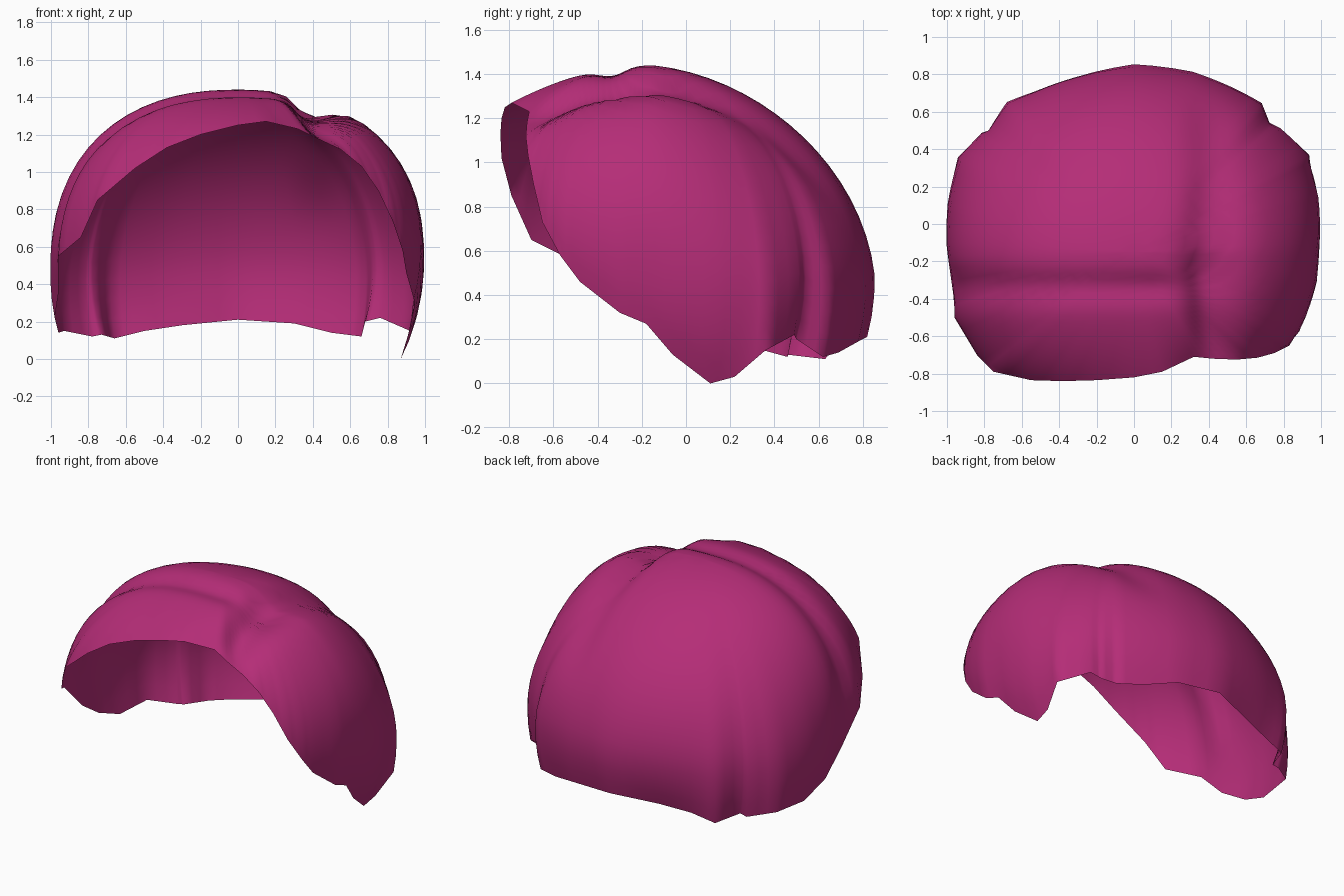
import bpy, bmesh, math
from mathutils import Vector

if "Cube" in bpy.data.objects:
    bpy.data.objects.remove(bpy.data.objects["Cube"])

# Hairline: closed loop of rim points, counter-clockwise seen from above, from the front
RIM = [(0, -.82, 1.25), (.15, -.79, 1.27), (.32, -.71, 1.23), (.42, -.72, 1.18),
       (.55, -.725, 1.12), (.66, -.715, 1.03), (.75, -.69, .9), (.83, -.65, .73),
       (.88, -.57, .58), (.9, -.48, .46), (.94, -.3, .32), (.94, -.18, .27),
       (.91, -.06, .13), (.87, .11, 0), (.88, .22, .03), (.92, .36, .15),
       (.76, .49, .22), (.68, .5, .2), (.66, .62, .12), (.5, .69, .14),
       (.3, .78, .19), (0, .82, .21), (-.3, .72, .18), (-.5, .66, .15),
       (-.66, .63, .11), (-.73, .46, .13), (-.78, .46, .12), (-.93, .35, .15),
       (-.96, .1, .14), (-.98, -.1, .22), (-.96, -.3, .35), (-.96, -.5, .55),
       (-.84, -.7, .65), (-.75, -.79, .85), (-.55, -.835, 1.02), (-.38, -.84, 1.13),
       (-.2, -.835, 1.2)]
CENTRE = Vector((0, -.15, .5))
UP = Vector((0, 0, 1))
ROWS, SPLIT = 20, 3


def bump(u, v=0):
    return math.exp(-u * u - v * v)


def ramp(v, lo, hi):
    t = min(1, max(0, (v - lo) / (hi - lo)))
    return t * t * (3 - 2 * t)


def skull_radius(d):
    """Distance from the centre to the hair surface along unit direction d."""
    rx = 1.0 + .015 * ramp(d.x, 0, .5)
    ry = .99 if d.y > 0 else 1.07
    e = 2.3 - .25 * ramp(d.y, 0, .6)
    rho = math.hypot(d.y / ry, d.z / .94)
    r = (abs(d.x / rx) ** e + rho ** e) ** (-1 / e)
    r -= .1 * max(0, d.y) * max(0, d.z)          # flatter upper back
    p = CENTRE + d * r
    top = ramp(p.z, .7, 1.1)
    # parting groove right of centre, with a pit where it ends
    groove = .085 - .05 * ramp(p.y, -.1, .4)
    r -= groove * top * bump((p.x - .42) / .12)
    r -= .035 * top * bump((p.x - .4) / .12, (p.y + .28) / .14)
    # shallow band between the fringe and the crown
    r -= .035 * ramp(p.z, .5, .8) * bump((p.y + .34) / .08) * ramp(-p.x, -.4, -.1)
    return r


# Finer hairline
rim = []
for a, b in zip(RIM, RIM[1:] + RIM[:1]):
    rim += [Vector(a).lerp(Vector(b), i / SPLIT) for i in range(SPLIT)]

# Hair cap: strands run from the crown to each rim point
bm = bmesh.new()
crown = bm.verts.new(CENTRE + UP * skull_radius(UP))
columns = []
for co in rim:
    offset = co - CENTRE
    end = offset.normalized()
    fit = offset.length / skull_radius(end)
    col = []
    for i in range(1, ROWS + 1):
        t = i / ROWS
        d = UP.slerp(end, t)
        col.append(bm.verts.new(CENTRE + d * skull_radius(d) * (1 + (fit - 1) * t ** 4)))
    columns.append(col)
for a, b in zip(columns, columns[1:] + columns[:1]):
    bm.faces.new((crown, a[0], b[0]))
    for i in range(ROWS - 1):
        bm.faces.new((a[i], a[i + 1], b[i + 1], b[i]))
for f in bm.faces:
    f.smooth = True

mesh = bpy.data.meshes.new("hair_cap")
bm.to_mesh(mesh)
bm.free()
hair = bpy.data.objects.new("hair_cap", mesh)
bpy.context.collection.objects.link(hair)

magenta = bpy.data.materials.new("magenta")
magenta.diffuse_color = (.46, .026, .185, 1)
magenta.use_nodes = True
magenta.node_tree.nodes["Principled BSDF"].inputs["Base Color"].default_value = magenta.diffuse_color
mesh.materials.append(magenta)
